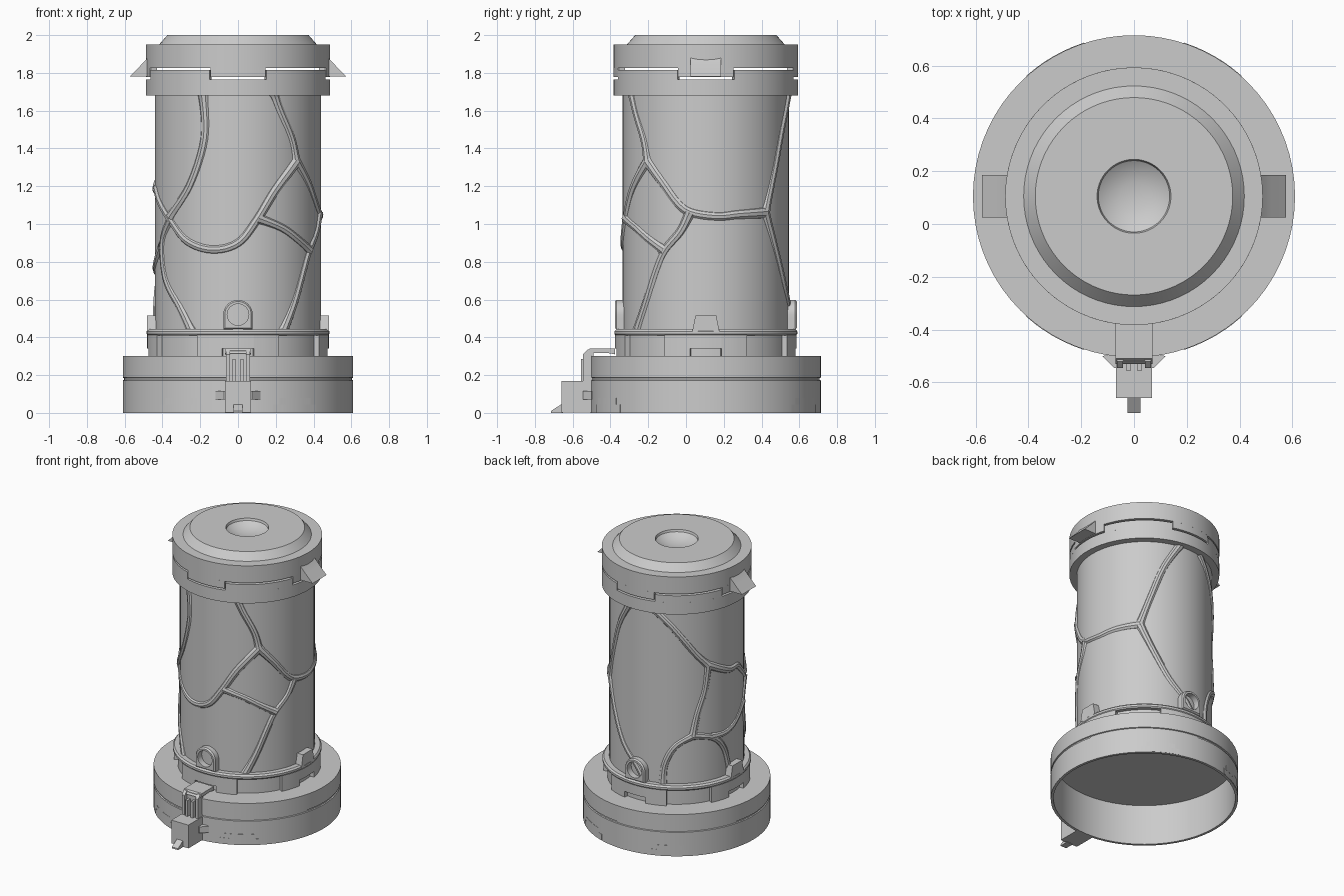
import bpy, bmesh
from math import sin, cos, radians, pi

if "Cube" in bpy.data.objects:
    bpy.data.objects.remove(bpy.data.objects["Cube"])

YC = 0.105          # y of the main axis
R = 0.44            # body radius


def polar(r, deg, z):
    """Point around the main axis; 0 deg faces the front, 90 deg faces +x."""
    a = radians(deg)
    return (r * sin(a), YC - r * cos(a), z)


def finish(name, bm):
    bmesh.ops.remove_doubles(bm, verts=bm.verts, dist=1e-5)
    bmesh.ops.recalc_face_normals(bm, faces=bm.faces)
    me = bpy.data.meshes.new(name)
    bm.to_mesh(me)
    bm.free()
    ob = bpy.data.objects.new(name, me)
    bpy.context.collection.objects.link(ob)
    return ob


def lathe(name, section, a0=0, a1=360):
    """Sweep an (r, z) section round the axis, fully or as a capped sector."""
    full = a1 - a0 == 360
    n = 72 if full else max(2, round((a1 - a0) / 5))
    is_open = section[0][0] == 0
    bm = bmesh.new()
    rows = [[bm.verts.new(polar(r, a0 + (a1 - a0) * i / n, z)) for r, z in section]
            for i in range(n + 1)]
    m = len(section)
    for p, q in zip(rows, rows[1:]):
        for j in range(m - 1 if is_open else m):
            k = (j + 1) % m
            bm.faces.new((p[j], q[j], q[k], p[k]))
    if not full:
        bm.faces.new(rows[0])
        bm.faces.new(rows[-1])
    return finish(name, bm)


def sector(name, r0, r1, z0, z1, a0, a1):
    return lathe(name, [(r0, z0), (r1, z0), (r1, z1), (r0, z1)], a0, a1)


def prism(name, pts, axis, a, b):
    """Extrude a 2D outline along one axis from a to b."""
    put = {'x': lambda p, t: (t, p[0], p[1]),
           'y': lambda p, t: (p[0], t, p[1]),
           'z': lambda p, t: (p[0], p[1], t)}[axis]
    bm = bmesh.new()
    lo, hi = ([bm.verts.new(put(p, t)) for p in pts] for t in (a, b))
    bm.faces.new(lo)
    bm.faces.new(hi)
    for i in range(len(pts)):
        k = (i + 1) % len(pts)
        bm.faces.new((lo[i], lo[k], hi[k], hi[i]))
    return finish(name, bm)


def box(name, x0, x1, y0, y1, z0, z1):
    return prism(name, [(x0, y0), (x1, y0), (x1, y1), (x0, y1)], 'z', z0, z1)


# Hollow base with a groove, open underneath
lathe("base", [(0, .29), (.592, .29), (.592, 0), (.61, 0), (.61, .172), (.603, .175),
               (.603, .184), (.61, .187), (.61, .30), (0, .30)])
for a in (30, 150, 210, 330):
    sector("base_grip_lower", .6, .612, .003, .045, a - 12, a + 12)
    lathe("base_grip_upper", [(.6, .045), (.612, .045), (.612, .078), (.6, .078)], a - 9, a + 9)

# Collar with recesses and small windows
lathe("collar_core", [(0, .295), (.452, .295), (.452, .43), (0, .43)])
lathe("collar_rim", [(.43, .41), (.478, .41), (.484, .418), (.484, .432), (.474, .443), (.43, .443)])
for a in (0, 90, 180, 270):
    sector("collar_pad", .44, .481, .30, .412, a - 27, a - 10)
    sector("collar_pad", .44, .481, .30, .412, a + 10, a + 27)
    sector("collar_window_bridge", .44, .481, .342, .412, a - 10, a + 10)

# Body
lathe("body", [(0, .42), (R, .42), (R, 1.755), (0, 1.755)])

# Cap: interlocking lower ring, skirt tabs, bevelled lid with a shallow dish
lathe("cap_lower_ring", [(.43, 1.68), (.488, 1.68), (.488, 1.765), (.43, 1.765)])
for a in (0, 90, 180, 270):
    sector("cap_lower_tab", .45, .488, 1.76, 1.815, a + 18, a + 72)
    sector("cap_upper_tab", .45, .488, 1.777, 1.83, a - 17.5, a + 17.5)
lathe("cap_lid", [(0, 1.827), (.488, 1.827), (.488, 1.95), (.418, 1.95), (.374, 2.0), (.14, 2.0),
                  (.135, 1.985), (.105, 1.965), (.055, 1.95), (0, 1.945)])

# Raised branching veins, each a path of (angle, z)
veins = [
    [(-25, 1.69), (-24, 1.45), (-36, 1.2), (-55, 1.04)],
    [(-117, 1.27), (-95, 1.19), (-82, 1.18), (-72, 1.12), (-55, 1.02), (-38, .91), (-18, .865),
     (0, .9), (13, 1.02), (27, 1.18), (45, 1.33)],
    [(45, 1.33), (41, 1.45), (31, 1.6), (26, 1.69)],
    [(45, 1.33), (58, 1.22), (70, 1.11), (80, 1.06), (98, 1.04), (113, 1.05), (136, 1.06)],
    [(136, 1.06), (146, 1.28), (157, 1.5), (172, 1.69)],
    [(136, 1.06), (148, .86), (162, .67), (178, .54), (188, .43)],
    [(14, 1.03), (32, .98), (46, .92), (60, .86)],
    [(79, 1.06), (72, .96), (60, .86), (53, .76), (43, .58), (33, .43)],
    [(-55, 1.02), (-66, .9), (-62, .72), (-45, .56), (-34, .43)],
    [(-166, 1.69), (-152, 1.59), (-140, 1.48), (-128, 1.36), (-117, 1.27)],
    [(-117, 1.27), (-120, 1.1), (-127, .93), (-131, .78)],
    [(-131, .78), (-146, .71), (-155, .58), (-157, .43)],
    [(-131, .78), (-112, .74), (-100, .63), (-93, .43)],
    [(-114, .75), (-98, .75), (-84, .79), (-67, .88)],
]


def spline_points(p, steps=6):
    """Catmull-Rom points through a path."""
    e = [p[0]] + p + [p[-1]]
    out = []
    for a, b, c, d in zip(e, e[1:], e[2:], e[3:]):
        for i in range(steps):
            t = i / steps
            out.append([.5 * (2 * b[k] + (c[k] - a[k]) * t + (2 * a[k] - 5 * b[k] + 4 * c[k] - d[k]) * t * t
                              + (3 * b[k] - a[k] - 3 * c[k] + d[k]) * t ** 3) for k in (0, 1)])
    return out + [p[-1]]


cu = bpy.data.curves.new("veins", 'CURVE')
cu.dimensions = '3D'
cu.bevel_depth = .026
cu.bevel_resolution = 3
for path in veins:
    pts = spline_points(path)
    sp = cu.splines.new('POLY')
    sp.points.add(len(pts) - 1)
    for i, (q, (a, z)) in enumerate(zip(sp.points, pts)):
        q.co = (*polar(R - .014, a, z), 1)
        q.radius = 1 + .3 * abs(2 * i / (len(pts) - 1) - 1) ** 4   # flare at the joints
curve_ob = bpy.data.objects.new("vein_curve", cu)
bpy.context.collection.objects.link(curve_ob)
vein_mesh = bpy.data.meshes.new_from_object(curve_ob.evaluated_get(bpy.context.evaluated_depsgraph_get()))
bpy.data.objects.remove(curve_ob)
bpy.context.collection.objects.link(bpy.data.objects.new("veins", vein_mesh))


# Arched eyelets at front and back
def eyelet(name, s):
    n = 32
    bm = bmesh.new()
    rings = []
    for i in range(n):
        c, d = cos(2 * pi * i / n), sin(2 * pi * i / n)
        k = 1 if d >= 0 else 1 / max(abs(c), abs(d))   # round top, square foot
        rings.append([bm.verts.new((r * c * f, YC + s * y, .52 + r * d * f)) for r, f, y in
                      ((.078, k, .42), (.078, k, .472), (.070, k, .482), (.057, 1, .482), (.057, 1, .42))])
    for i in range(n):
        p, q = rings[i], rings[(i + 1) % n]
        for j in range(4):
            bm.faces.new((p[j], q[j], q[j + 1], p[j + 1]))
    return finish(name, bm)


eyelet("front_eyelet", -1)
eyelet("back_eyelet", 1)

# Side lugs on the collar and pointed fins on the cap
for s in (-1, 1):
    prism("side_lug", [(YC - .072, .43), (YC + .072, .43), (YC + .055, .515), (YC - .055, .515)],
          'x', s * .42, s * .482)
    prism("cap_fin", [(s * .46, 1.91), (s * .487, 1.87), (s * .52, 1.835), (s * .575, 1.78), (s * .46, 1.78)],
          'y', YC - .08, YC + .08)

# Front latch: block, tip, rails, hook and side pins
box("latch_block", -.068, .068, -.66, -.49, .003, .17)
prism("latch_tip", [(-.65, 0), (-.715, 0), (-.715, .01), (-.65, .052)], 'x', -.024, .024)
rail = [(-.49, .16), (-.545, .16), (-.545, .31), (-.52, .335), (-.49, .335)]
for s in (-1, 1):
    prism("latch_rail", rail, 'x', s * .042, s * .064)
    prism("latch_pin", [(s * .06, -.545), (s * .075, -.545), (s * .12, -.5), (s * .06, -.49)], 'z', .07, .115)
    box("latch_rib", *sorted((s * .012, s * .03)), -.555, -.5, .16, .285)
box("latch_back", -.05, .05, -.52, -.49, .16, .33)
prism("latch_hook", [(-.53, .315), (-.51, .34), (-.375, .34), (-.375, .31), (-.42, .318)], 'x', -.07, .07)

# Smooth shading with crisp edges
for ob in bpy.context.scene.objects:
    ob.select_set(True)
bpy.context.view_layer.objects.active = bpy.data.objects["body"]
bpy.ops.object.shade_smooth_by_angle(angle=radians(30))
